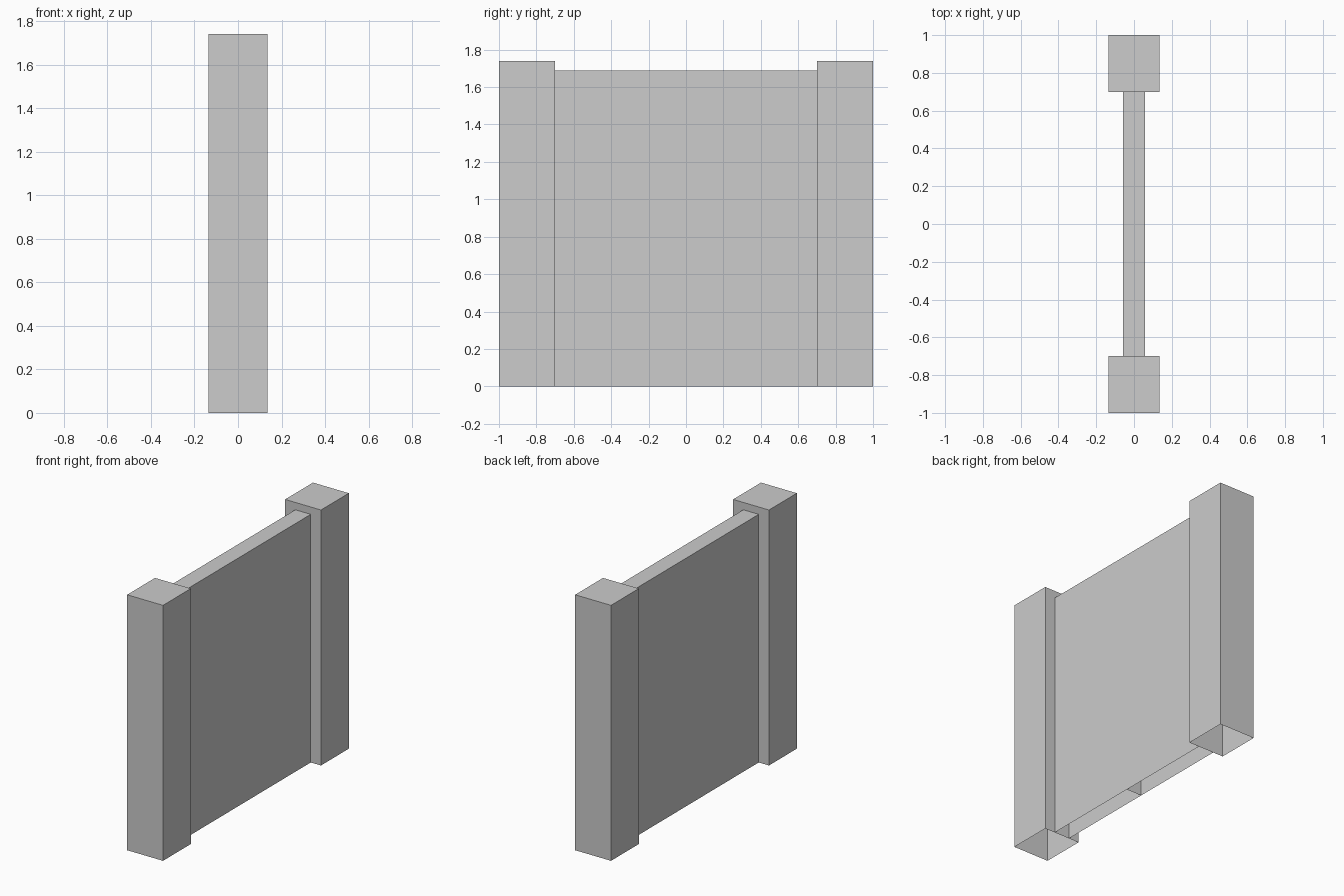
import bpy
import bmesh
from mathutils import Matrix

if "Cube" in bpy.data.objects:
    bpy.data.objects.remove(bpy.data.objects["Cube"], do_unlink=True)

POST_W, POST_H, POST_D = 0.27, 1.74, 0.30
PANEL_W, PANEL_H = 0.116, 1.69
INNER = 1.0 - POST_D

# Single flat grey finish
grey = bpy.data.materials.new("light_grey")
grey.use_nodes = True
colour = (0.604, 0.604, 0.604, 1.0)
grey.diffuse_color = colour
grey.node_tree.nodes["Principled BSDF"].inputs["Base Color"].default_value = colour


def open_box(name, width, y0, y1, height):
    """Thin-walled box standing on the ground with an open underside."""
    bm = bmesh.new()
    place = Matrix.Translation((0, (y0 + y1) / 2, height / 2))
    bmesh.ops.create_cube(bm, size=1,
                          matrix=place @ Matrix.Diagonal((width, y1 - y0, height, 1)))
    bm.normal_update()
    under = [f for f in bm.faces if f.normal.z < -0.5]
    bmesh.ops.delete(bm, geom=under, context='FACES_ONLY')
    mesh = bpy.data.meshes.new(name)
    bm.to_mesh(mesh)
    bm.free()
    mesh.materials.append(grey)
    obj = bpy.data.objects.new(name, mesh)
    bpy.context.collection.objects.link(obj)
    return obj


# End posts
open_box("front_post", POST_W, -1, -INNER, POST_H)
open_box("back_post", POST_W, INNER, 1, POST_H)

# Wall panel in two hollow halves that meet at a middle partition
open_box("front_panel", PANEL_W, -INNER, 0, PANEL_H)
open_box("back_panel", PANEL_W, 0, INNER, PANEL_H)
